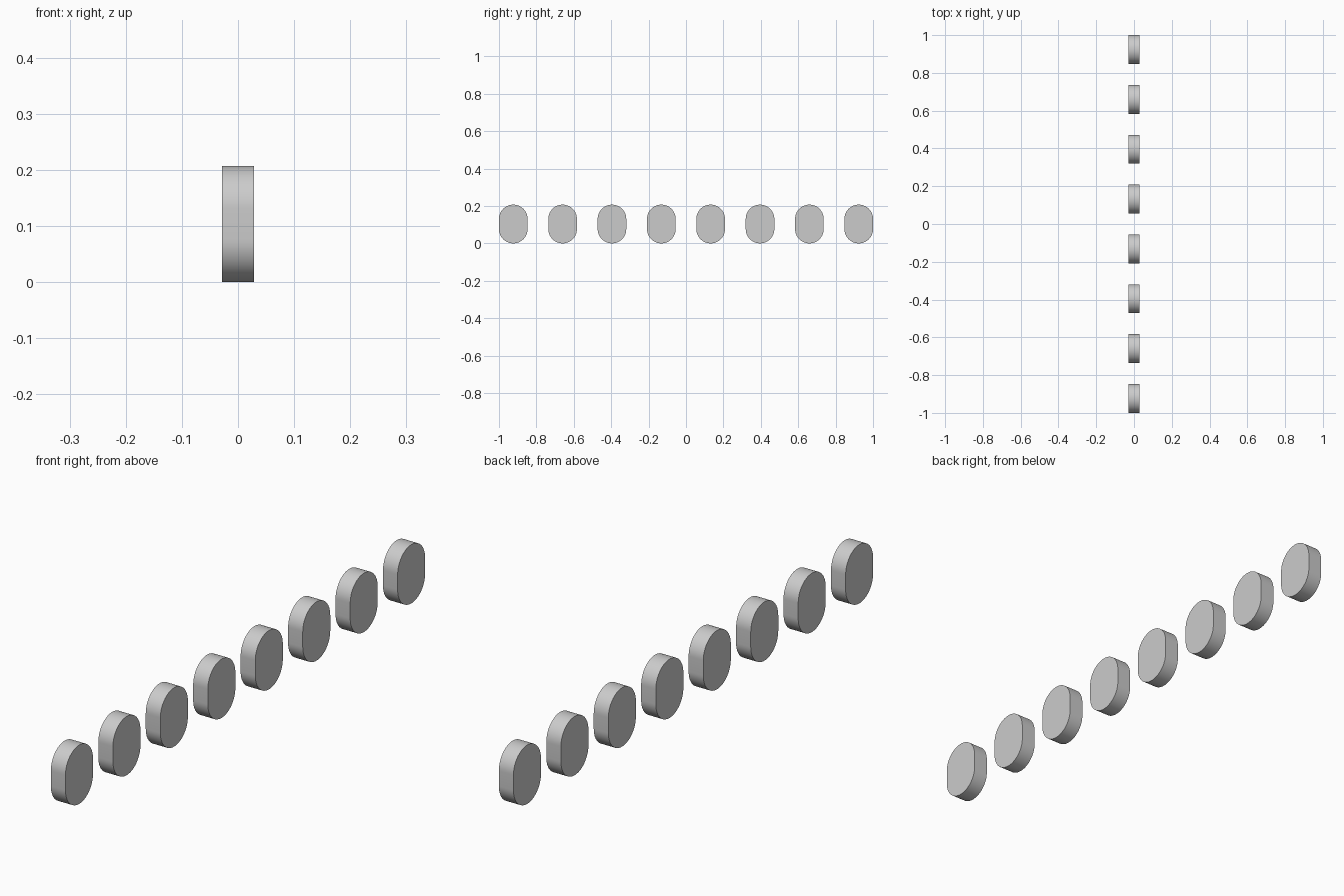
import bpy, bmesh, math

if "Cube" in bpy.data.objects:
    bpy.data.objects.remove(bpy.data.objects["Cube"])

COUNT = 8
R = 0.0765        # end radius of each pill
HEIGHT = 0.207
THICK = 0.057
SEG = 32          # segments per half-round end


def pill(name, y):
    # stadium profile in the yz plane, extruded along x
    bm = bmesh.new()
    pts = []
    for zc, start in ((HEIGHT - R, 0), (R, math.pi)):
        for i in range(SEG + 1):
            a = start + math.pi * i / SEG
            pts.append((R * math.cos(a), zc + R * math.sin(a)))
    face = bm.faces.new([bm.verts.new((-THICK / 2, p, z)) for p, z in pts])
    ext = bmesh.ops.extrude_face_region(bm, geom=[face])
    verts = [g for g in ext["geom"] if isinstance(g, bmesh.types.BMVert)]
    bmesh.ops.translate(bm, verts=verts, vec=(THICK, 0, 0))
    bmesh.ops.recalc_face_normals(bm, faces=bm.faces)
    mesh = bpy.data.meshes.new(name)
    bm.to_mesh(mesh)
    bm.free()
    obj = bpy.data.objects.new(name, mesh)
    obj.location.y = y
    bpy.context.collection.objects.link(obj)
    # smooth rim, flat end faces
    bpy.ops.object.select_all(action='DESELECT')
    obj.select_set(True)
    bpy.context.view_layer.objects.active = obj
    bpy.ops.object.shade_smooth_by_angle(angle=math.radians(30))


# row of evenly spaced pills
first = -1 + R
step = -2 * first / (COUNT - 1)
for n in range(COUNT):
    pill(f"pill_{n + 1}", first + n * step)
